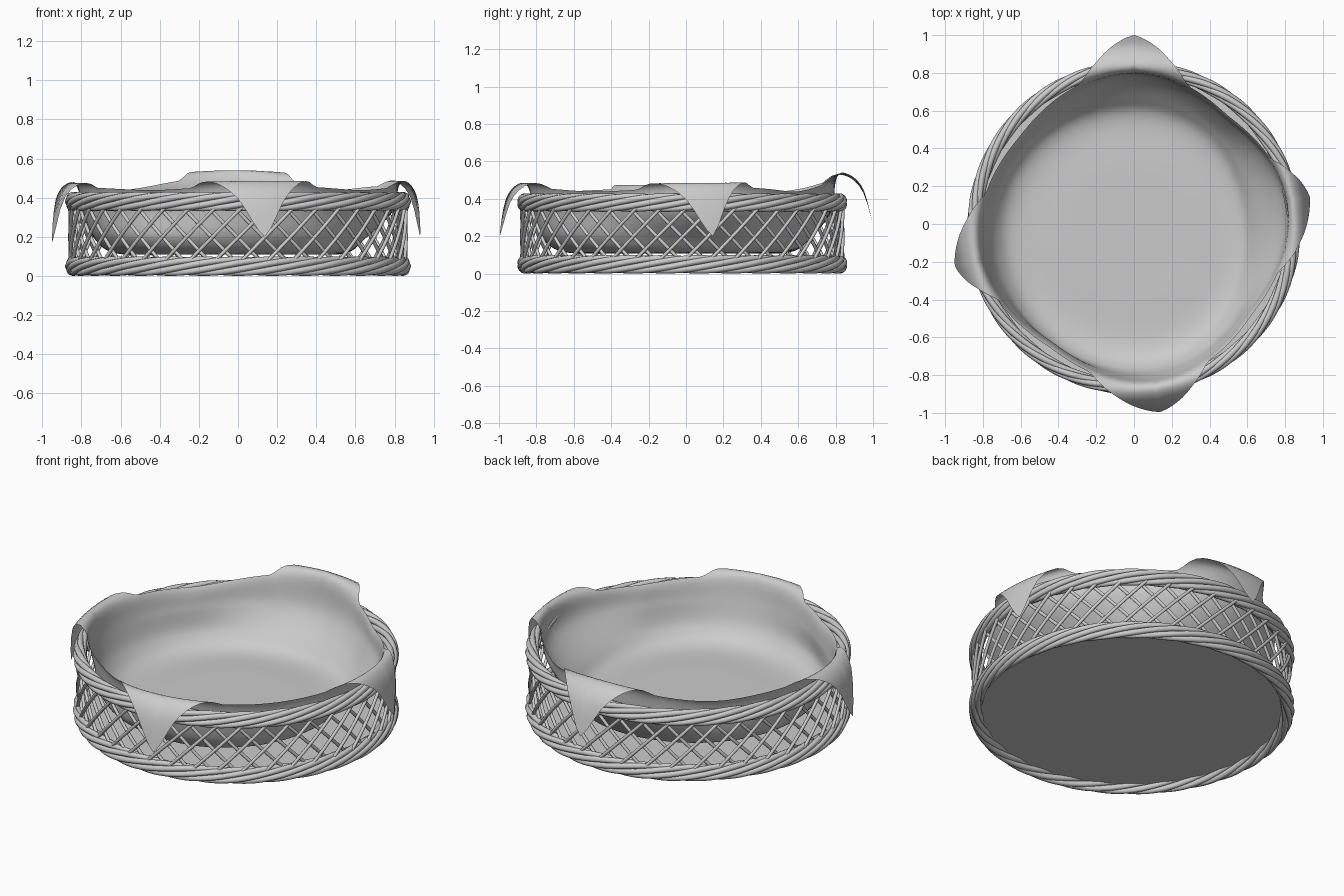
import bpy, bmesh
from math import sin, cos, pi, radians, degrees

if "Cube" in bpy.data.objects:
    bpy.data.objects.remove(bpy.data.objects["Cube"])

CY = -0.02          # basket centre in y


def strands(name, paths, depth, cyclic):
    """Round wicker strands, one spline per path, in one curve object."""
    cu = bpy.data.curves.new(name, 'CURVE')
    cu.dimensions = '3D'
    cu.bevel_depth = depth
    cu.bevel_resolution = 2
    cu.use_fill_caps = True
    for path in paths:
        sp = cu.splines.new('POLY')
        sp.points.add(len(path) - 1)
        for p, co in zip(sp.points, path):
            p.co = (*co, 1)
        sp.use_cyclic_u = cyclic
        sp.use_smooth = True
    ob = bpy.data.objects.new(name, cu)
    bpy.context.collection.objects.link(ob)
    return ob


def polar(r, a, z):
    return (r * cos(a), CY + r * sin(a), z)


# Twisted rims
def rim(name, zc, n=6, turns=5, seg=180):
    paths = []
    for k in range(n):
        path = []
        for i in range(seg):
            a = 2 * pi * i / seg
            ph = -turns * a + 2 * pi * k / n
            path.append(polar(0.846 + 0.021 * cos(ph), a, zc - 0.033 * sin(ph)))
        paths.append(path)
    # phase falls with angle, so the outer side climbs as the angle grows
    return strands(name, paths, 0.0165, True)


rim("bottom_rim", 0.05)
rim("top_rim", 0.38)

# Crossed lattice between the rims
N, SEG = 40, 10
for name, sign, r in (("lattice_right", 1, 0.858), ("lattice_left", -1, 0.843)):
    paths = []
    for k in range(N):
        a0 = 2 * pi * k / N
        paths.append([polar(r, a0 + sign * 0.36 * i / SEG, 0.06 + 0.31 * i / SEG)
                      for i in range(SEG + 1)])
    strands(name, paths, 0.0095, False)

# Base plate
bpy.ops.mesh.primitive_cylinder_add(vertices=96, radius=0.835, depth=0.012,
                                    location=(0, CY, 0.05))
bpy.context.object.name = "base_plate"
bpy.ops.object.shade_smooth_by_angle()

# Cloth liner: four corners, each
# (angle, width before, width after, tip radius, tip z, fold z, floor radius)
CORNERS = [
    (-82, 25, 21, 0.985, 0.20, 0.480, 0.70),
    (10, 27, 17, 0.945, 0.20, 0.480, 0.60),
    (90, 21, 21, 1.020, 0.26, 0.532, 0.64),
    (192, 25, 16, 0.970, 0.17, 0.470, 0.69),
]


def corner_blend(deg):
    """Corner values interpolated around the circle, and the flap amount."""
    for i in range(4):
        a = CORNERS[i]
        b = CORNERS[(i + 1) % 4]
        span = (b[0] - a[0]) % 360
        d = (deg - a[0]) % 360
        if d <= span:
            f = 0.5 - 0.5 * cos(pi * d / span)
            vals = [a[j] + (b[j] - a[j]) * f for j in range(3, 7)]
            flap = max(0, 1 - d / a[2], 1 - (span - d) / b[1])
            near = abs(cos(pi * d / span)) ** 1.5
            return vals, flap, near


def catmull(p, t):
    i = min(int(t), len(p) - 2)
    f = t - i
    a, b, c = p[max(i - 1, 0)], p[i], p[i + 1]
    d = p[min(i + 2, len(p) - 1)]
    return [0.5 * (2 * b[k] + (c[k] - a[k]) * f
                   + (2 * a[k] - 5 * b[k] + 4 * c[k] - d[k]) * f * f
                   + (3 * b[k] - a[k] - 3 * c[k] + d[k]) * f ** 3) for k in (0, 1)]


def cloth_profile(deg, count):
    (tip_r, tip_z, fold_z, floor_r), flap, near = corner_blend(deg)
    wall = 0.775 + 0.05 * near
    rise = (fold_z - 0.455) * near
    pts = [(0, 0.112), (floor_r * 0.5, 0.112), (floor_r * 0.9, 0.115),
           (floor_r + 0.045, 0.19), (wall - 0.03, 0.33),
           (wall, 0.438 + rise), (0.865 + (tip_r - 0.945) * 0.3, fold_z),
           (0.915 + (tip_r - 0.945) * 0.7, fold_z - 0.08), (tip_r, tip_z)]
    end = 5 + 3 * flap
    return [catmull(pts, end * j / count) for j in range(1, count + 1)]


COLS, ROWS = 180, 48
bm = bmesh.new()
centre = bm.verts.new((0, CY, 0.112))
grid = []
for i in range(COLS):
    deg = 360 * i / COLS
    grid.append([bm.verts.new(polar(r, radians(deg), z))
                 for r, z in cloth_profile(deg, ROWS)])
for i in range(COLS):
    a, b = grid[i], grid[(i + 1) % COLS]
    bm.faces.new((centre, a[0], b[0]))
    for j in range(ROWS - 1):
        bm.faces.new((a[j], a[j + 1], b[j + 1], b[j]))
for f in bm.faces:
    f.smooth = True
me = bpy.data.meshes.new("cloth_liner")
bm.to_mesh(me)
bm.free()
cloth = bpy.data.objects.new("cloth_liner", me)
bpy.context.collection.objects.link(cloth)
